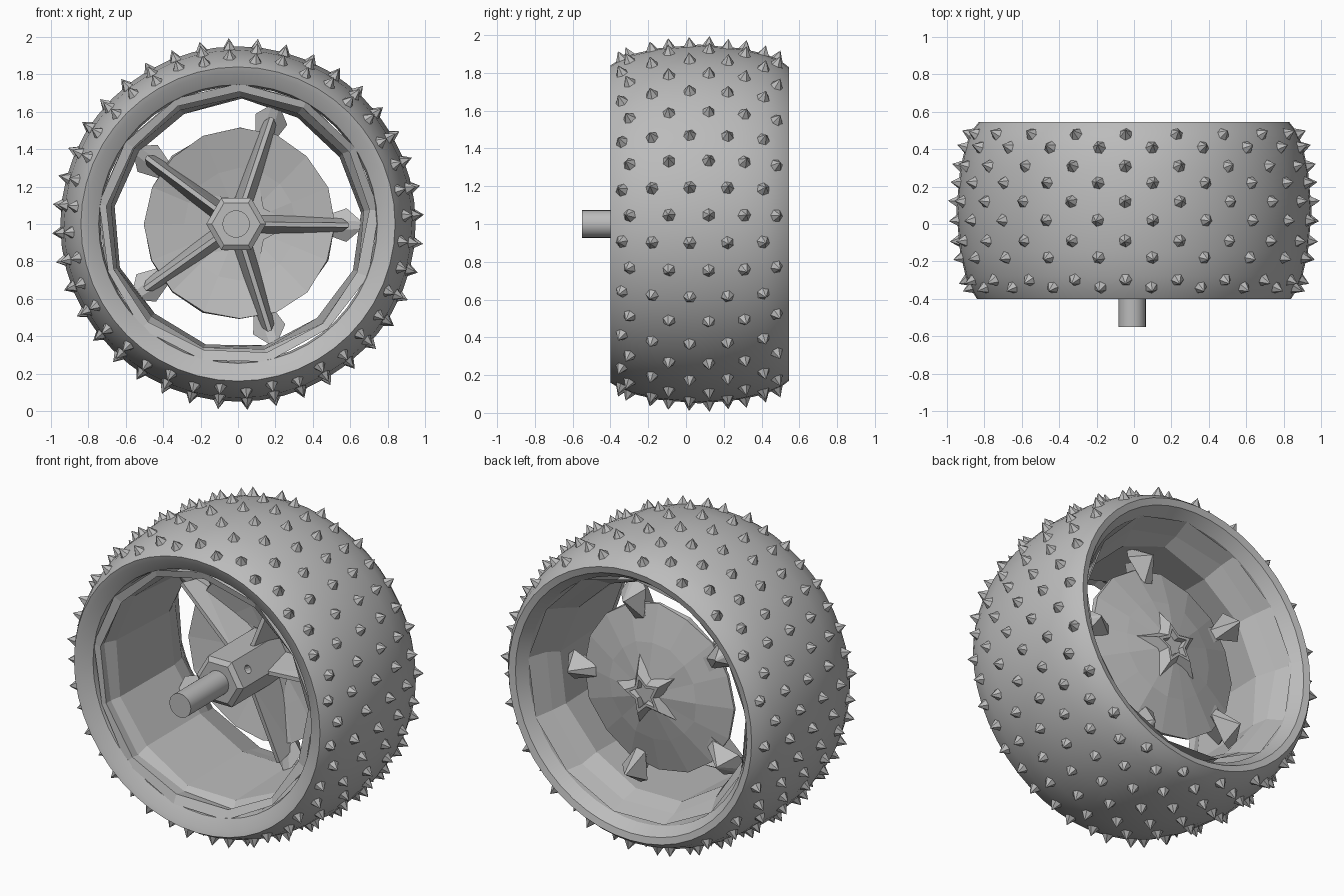
import bpy, bmesh, random
from math import cos, sin, tau
from mathutils import Vector

random.seed(4)
cube = bpy.data.objects.get("Cube")
if cube:
    bpy.data.objects.remove(cube)

grey = bpy.data.materials.new("mid grey")
grey.use_nodes = True
grey.diffuse_color = (0.5, 0.5, 0.5, 1)
grey.node_tree.nodes["Principled BSDF"].inputs["Base Color"].default_value = (0.5, 0.5, 0.5, 1)

HUB_X = -0.01


def polar(r, a, y, x=0.0):
    """Point around the axle: radius, angle, position along the axle."""
    return Vector((x + r * cos(a), y, 1 + r * sin(a)))


def finish(name, bm, smooth=None):
    bmesh.ops.recalc_face_normals(bm, faces=bm.faces)
    mesh = bpy.data.meshes.new(name)
    bm.to_mesh(mesh)
    bm.free()
    mesh.materials.append(grey)
    ob = bpy.data.objects.new(name, mesh)
    bpy.context.collection.objects.link(ob)
    if smooth:
        bpy.ops.object.select_all(action='DESELECT')
        ob.select_set(True)
        bpy.context.view_layer.objects.active = ob
        bpy.ops.object.shade_smooth_by_angle(angle=smooth)
    return ob


def loft(name, rings, caps=False, closed=False, smooth=None):
    """Skin a list of equal rings of points."""
    bm = bmesh.new()
    loops = [[bm.verts.new(p) for p in ring] for ring in rings]
    pairs = list(zip(loops, loops[1:]))
    if closed:
        pairs.append((loops[-1], loops[0]))
    for lo, hi in pairs:
        for i in range(len(lo)):
            j = (i + 1) % len(lo)
            bm.faces.new((lo[i], lo[j], hi[j], hi[i]))
    if caps:
        bm.faces.new(loops[0])
        bm.faces.new(loops[-1])
    return finish(name, bm, smooth)


def turned(profile, sides, x=0.0, turn=0.0, jitter=0.0):
    """Rings for a profile of (y, radius) spun round the axle."""
    def wob():
        return random.uniform(-jitter, jitter)
    return [[polar(r + wob(), tau * i / sides + turn + wob(), y + wob(), x)
             for i in range(sides)] for y, r in profile]


def hull(bm, points):
    verts = [bm.verts.new(p) for p in points]
    bmesh.ops.convex_hull(bm, input=verts)


# Tyre: rounded tread, side walls that funnel inward, and a straight bore
tread = [(-0.4, 0.84), (-0.36, 0.865), (-0.28, 0.9), (-0.15, 0.93), (0.07, 0.95),
         (0.29, 0.93), (0.42, 0.9), (0.5, 0.865), (0.545, 0.83)]
bore = [(0.535, 0.79), (0.47, 0.745), (-0.3, 0.735), (-0.35, 0.745), (-0.39, 0.81)]
loft("tyre", turned(tread + bore, 48), closed=True, smooth=0.5)


def tread_radius(y):
    for (y0, r0), (y1, r1) in zip(tread, tread[1:]):
        if y0 <= y <= y1:
            return r0 + (r1 - r0) * (y - y0) / (y1 - y0)


# Spikes: staggered rows standing square to the tread
bm = bmesh.new()
ROWS = 40
for row in range(ROWS):
    a = tau * row / ROWS + 0.05
    for y in ((-0.3, -0.09, 0.12, 0.31, 0.48), (-0.34, -0.18, 0.02, 0.22, 0.41))[row % 2]:
        slope = (tread_radius(y + 0.02) - tread_radius(y - 0.02)) / 0.04
        out = Vector((cos(a), -slope, sin(a))).normalized()
        side = Vector((-sin(a), 0, cos(a)))
        along = out.cross(side)
        base = polar(tread_radius(y), a, y)
        spin = random.uniform(0, tau)
        tip = bm.verts.new(base + out * 0.05)
        ring = []
        for k in range(6):
            t = spin + tau * k / 6
            ring.append(bm.verts.new(base - out * 0.004 + (side * cos(t) + along * sin(t)) * 0.036))
        for k in range(6):
            bm.faces.new((ring[k], ring[(k + 1) % 6], tip))
finish("tread_spikes", bm)

# Rim: coarse faceted barrel with a stepped front flange
barrel = [(-0.35, 0.75), (-0.33, 0.7), (-0.28, 0.715), (-0.22, 0.685),
          (0.28, 0.66), (0.38, 0.7), (0.48, 0.745)]
loft("rim_barrel", turned(barrel, 13, turn=0.1, jitter=0.014))

# Wheel dish: shallow faceted cone with an uneven edge
dish = [(0.36, 0.06), (0.31, 0.3), (0.25, 0.51), (0.23, 0.51), (0.28, 0.3), (0.32, 0.06)]
loft("wheel_dish", turned(dish, 16, 0.01, jitter=0.006), caps=True)

# Spokes: shallow ribs set deep in the wheel, ending in pointed fins at the rim
bm = bmesh.new()
for k in range(5):
    a = tau * k / 5 - 0.01
    across = Vector((-sin(a), 0, cos(a)))

    def at(r, t, y):
        return polar(r, a, y, HUB_X) + across * t

    hull(bm, [at(r, s * t, y) for s in (-1, 1) for r, t, y in
              ((0.1, 0.012, 0.08), (0.1, 0.05, 0.3), (0.6, 0.012, 0.15), (0.56, 0.04, 0.26))])
    hull(bm, [at(r, s * t, y) for s in (-1, 1) for r, t, y in
              ((0.42, 0.03, 0.27), (0.59, 0.09, 0.26), (0.67, 0.02, 0.2), (0.56, 0.005, 0.37))])
finish("spokes", bm)

# Hub: hexagonal boss with a set-screw hole, and the axle
hub = loft("hub", turned([(-0.18, 0.13), (-0.16, 0.16), (0.3, 0.16)], 6, HUB_X), caps=True)
bm = bmesh.new()
bmesh.ops.create_cone(bm, cap_ends=True, segments=12, radius1=0.025, radius2=0.025, depth=0.12)
cutter = finish("hole_cutter", bm)
cutter.rotation_euler.y = tau / 6
cutter.location = polar(0.14, tau / 12, -0.06, HUB_X)
cutter.hide_render = True
cutter.hide_set(True)
cut = hub.modifiers.new("set_screw_hole", 'BOOLEAN')
cut.operation = 'DIFFERENCE'
cut.object = cutter
loft("axle", turned([(-0.55, 0.073), (0.0, 0.073)], 24, HUB_X), caps=True, smooth=0.6)

# Rear hub star: pointed collar around a sunken centre
star = []
for y, scale in ((0.29, 1.6), (0.39, 0.75), (0.39, 0.55), (0.33, 0.45)):
    star.append([polar((0.17 if i % 2 == 0 else 0.09) * scale, tau * i / 10, y, 0.02)
                 for i in range(10)])
loft("rear_hub_star", star, caps=True)
